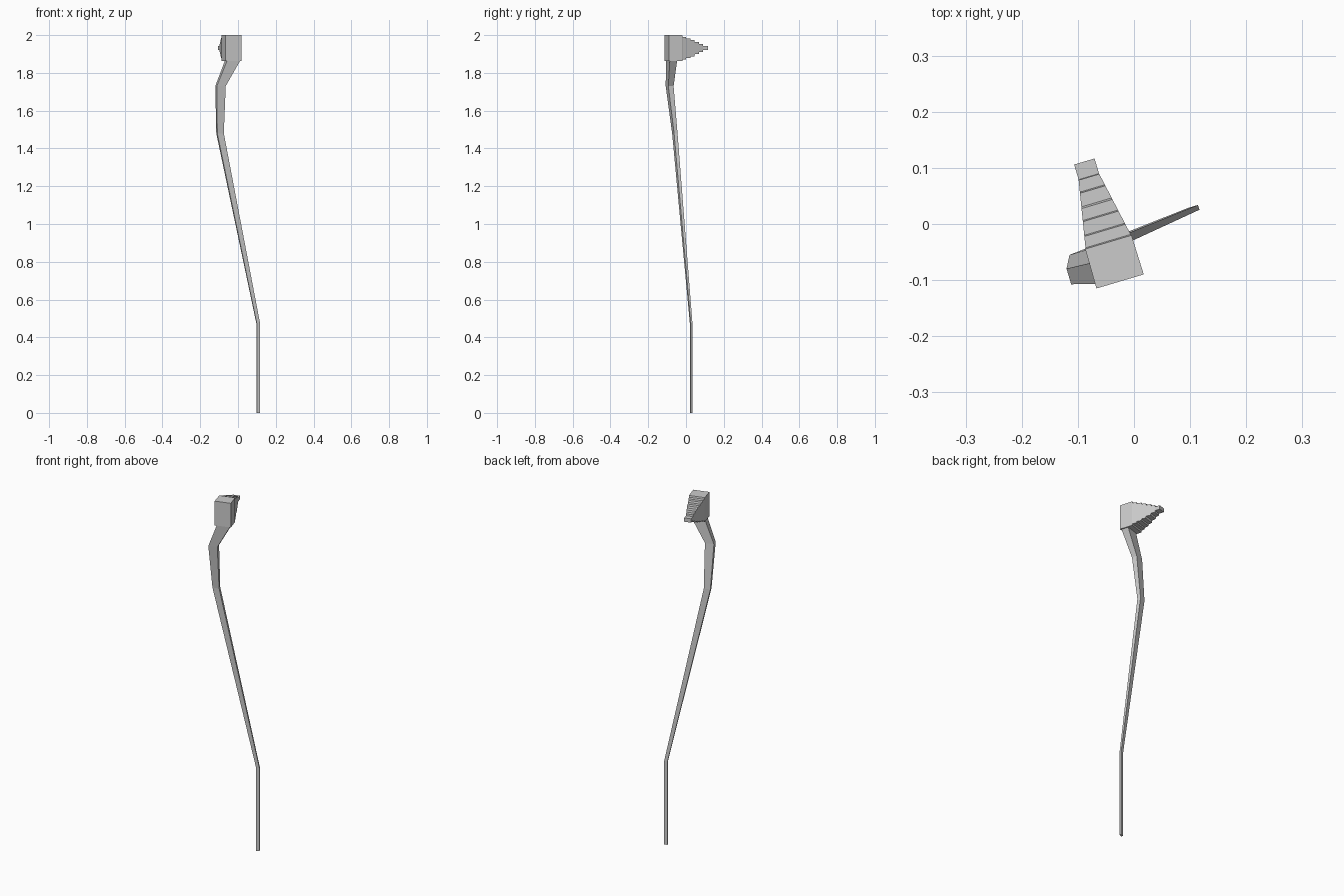
import bpy, bmesh, math
from mathutils import Matrix

if "Cube" in bpy.data.objects:
    bpy.data.objects.remove(bpy.data.objects["Cube"])

# Whole model is turned slightly about the vertical axis
TURN = Matrix.Rotation(math.radians(16.6), 4, 'Z')


def loft(name, rings):
    """Closed skin through a row of four-cornered sections."""
    bm = bmesh.new()
    loops = [[bm.verts.new(p) for p in ring] for ring in rings]
    for a, b in zip(loops, loops[1:]):
        for i in range(4):
            j = (i + 1) % 4
            bm.faces.new((a[i], a[j], b[j], b[i]))
    bm.faces.new(loops[0])
    bm.faces.new(loops[-1])
    bmesh.ops.recalc_face_normals(bm, faces=bm.faces)
    bm.transform(TURN)
    mesh = bpy.data.meshes.new(name)
    bm.to_mesh(mesh)
    bm.free()
    obj = bpy.data.objects.new(name, mesh)
    bpy.context.collection.objects.link(obj)
    return obj


def flat_ring(z, x0, x1, y0, y1):
    return [(x0, y0, z), (x1, y0, z), (x1, y1, z), (x0, y1, z)]


def upright_ring(y, half_w, half_h, cx=-0.053, cz=1.931):
    return [(cx - half_w, y, cz - half_h), (cx + half_w, y, cz - half_h),
            (cx + half_w, y, cz + half_h), (cx - half_w, y, cz + half_h)]


# Bent shaft: straight foot, long slanted run, grip bend, flared neck
loft("shaft", [flat_ring(*s) for s in (
    (0.00, 0.101, 0.119, -0.009, 0.000),
    (0.475, 0.101, 0.119, -0.009, 0.000),
    (1.48, -0.126, -0.090, -0.039, -0.020),
    (1.73, -0.138, -0.089, -0.071, -0.042),
    (1.862, -0.087, -0.015, -0.085, -0.045))])

# Head block with a stepped taper running back to a small square tip
rings = [upright_ring(-0.091, 0.044, 0.069), upright_ring(-0.018, 0.043, 0.069)]
steps = [(-0.016, 0.004, 0.060), (0.006, 0.030, 0.052), (0.032, 0.053, 0.043),
         (0.056, 0.080, 0.032), (0.082, 0.103, 0.021)]
for y0, y1, h in steps:
    for y in (y0, y1):
        w = 0.042 + (0.019 - 0.042) * (y + 0.016) / 0.12
        rings.append(upright_ring(y, w, h))
rings += [upright_ring(0.104, 0.019, 0.011), upright_ring(0.132, 0.019, 0.011)]
loft("stepped_head", rings)
